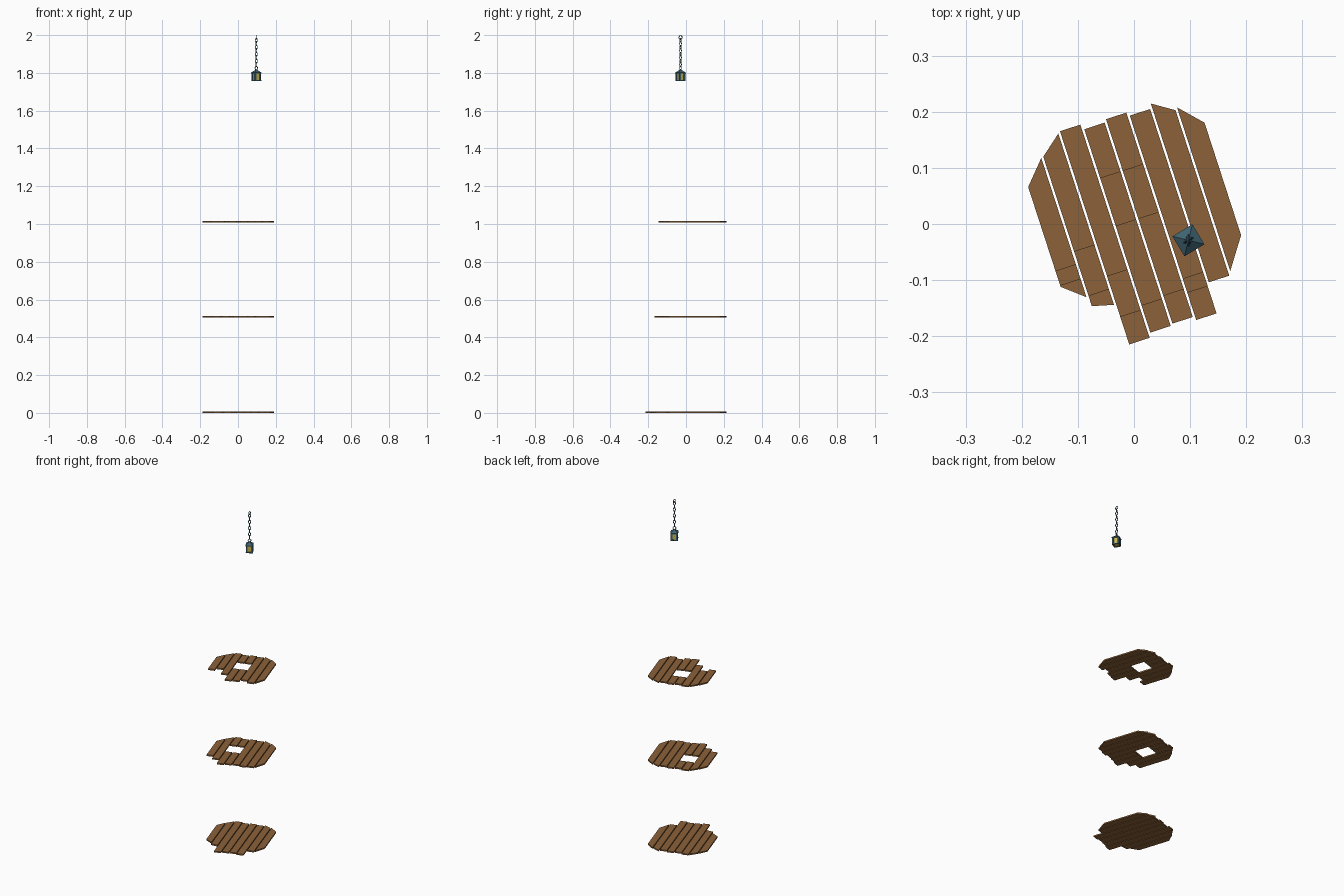
import bpy, bmesh, math
from mathutils import Matrix, Vector

if "Cube" in bpy.data.objects:
    bpy.data.objects.remove(bpy.data.objects["Cube"])


def mat(name, rgb):
    m = bpy.data.materials.new(name)
    m.diffuse_color = (*rgb, 1)
    m.use_nodes = True
    m.node_tree.nodes["Principled BSDF"].inputs["Base Color"].default_value = m.diffuse_color
    return m


WOOD = mat("brown wood", (0.262, 0.122, 0.041))
METAL = mat("blue metal", (0.050, 0.125, 0.165))
GLASS = mat("yellow glass", (0.60, 0.48, 0.08))


def finish(bm, name, mats, matrix=Matrix()):
    bmesh.ops.recalc_face_normals(bm, faces=bm.faces)
    me = bpy.data.meshes.new(name)
    bm.to_mesh(me)
    bm.free()
    for m in mats:
        me.materials.append(m)
    ob = bpy.data.objects.new(name, me)
    ob.matrix_world = matrix
    bpy.context.collection.objects.link(ob)
    return ob


def prism(bm, pts, z0, z1):
    lo = [bm.verts.new((x, y, z0)) for x, y in pts]
    hi = [bm.verts.new((x, y, z1)) for x, y in pts]
    bm.faces.new(lo)
    bm.faces.new(hi)
    for i in range(len(pts)):
        j = (i + 1) % len(pts)
        bm.faces.new((lo[i], lo[j], hi[j], hi[i]))


def box(bm, center, size):
    m = Matrix.Translation(center) @ Matrix.Diagonal((*size, 1))
    return bmesh.ops.create_cube(bm, size=1, matrix=m)


def square_loft(bm, rings):
    """Square rings (half side, z) joined from bottom to top."""
    loops = [[bm.verts.new((sx * h, sy * h, z)) for sx, sy in
              ((-1, -1), (1, -1), (1, 1), (-1, 1))] for h, z in rings]
    for a, b in zip(loops, loops[1:]):
        for i in range(4):
            j = (i + 1) % 4
            bm.faces.new((a[i], a[j], b[j], b[i]))
    bm.faces.new(loops[0])
    bm.faces.new(loops[-1])


# Plank floors: back ends (left, right) are shared, front ends vary per floor
PITCH, WIDTH, START = 0.0423, 0.0382, -0.159
BACK = [(0.121, 0.163), (0.164, 0.195), (0.198, 0.198), (0.188, 0.188),
        (0.193, 0.193), (0.186, 0.186), (0.195, 0.170), (0.174, 0.133)]
SIDE = [(-0.140, -0.140), (-0.133, -0.078)]
FLOORS = [
    ("lower_floor", 0.0, None,
     [(-0.066, -0.098), (-0.116, -0.126), (-0.2015, -0.2015), (-0.193, -0.193),
      (-0.190, -0.190), (-0.197, -0.197)]),
    ("middle_floor", 0.504, (2, 3),
     [(v, v) for v in (-0.064, -0.097, -0.150, -0.1425, -0.138, -0.146)]),
    ("upper_floor", 1.007, (3, 4),
     [(v, v) for v in (-0.037, -0.014, -0.074, -0.1425, -0.138, -0.120)]),
]
HOLE = (0.007, 0.096)
THICK = 0.008
for name, z, hole, front in FLOORS:
    bm = bmesh.new()
    for i, (f, b) in enumerate(zip(front + SIDE, BACK)):
        u0 = START + i * PITCH
        u1 = u0 + WIDTH
        spans = [(f, b)]
        if hole and i in hole:          # hatch opening splits the plank
            spans = [(f, (HOLE[0],) * 2), ((HOLE[1],) * 2, b)]
        for lo, hi in spans:
            prism(bm, [(u0, lo[0]), (u1, lo[1]), (u1, hi[1]), (u0, hi[0])],
                  z, z + THICK)
    finish(bm, name, [WOOD], Matrix.Rotation(math.radians(18), 4, 'Z'))

# Hanging lantern
PLACE = (Matrix.Translation((0.097, -0.029, -0.005))
         @ Matrix.Rotation(math.radians(31), 4, 'Z'))

bm = bmesh.new()                         # glass on every side
box(bm, (0, 0, 1.785), (0.031, 0.031, 0.040))
finish(bm, "lantern_glass", [GLASS], PLACE)

bm = bmesh.new()                         # corner posts and bottom rim
for sx in (-1, 1):
    for sy in (-1, 1):
        box(bm, (sx * 0.0145, sy * 0.0145, 1.785), (0.009, 0.009, 0.042))
for s in (-1, 1):
    box(bm, (s * 0.0165, 0, 1.7645), (0.006, 0.039, 0.005))
    box(bm, (0, s * 0.0165, 1.7645), (0.027, 0.006, 0.005))
finish(bm, "lantern_frame", [METAL], PLACE)

bm = bmesh.new()
square_loft(bm, [(0.0208, 1.802), (0.0208, 1.806), (0.006, 1.819), (0.004, 1.823)])
finish(bm, "lantern_roof", [METAL], PLACE)


def ring(name, z, w, h, r, turn):
    """Chain link standing upright, half width w and half height h."""
    bpy.ops.mesh.primitive_torus_add(major_segments=8, minor_segments=4,
                                     major_radius=1, minor_radius=r / w)
    ob = bpy.context.object
    ob.name = name
    shape = (Matrix.Diagonal((w, w, h, 1)) @ Matrix.Rotation(math.pi / 2, 4, 'X'))
    ob.data.transform(shape)
    ob.data.materials.append(METAL)
    ob.matrix_world = (Matrix.Translation((0.097, -0.029, z))
                       @ Matrix.Rotation(math.radians(turn), 4, 'Z'))


# Chain links from the lantern handle up to the ceiling ring
ring("lantern_handle", 1.825, 0.0085, 0.0085, 0.0024, 31)
N = 8
for i in range(N):
    ring("chain_link", 1.844 + i * 0.0184, 0.0062, 0.0105, 0.002, 121 if i % 2 == 0 else 31)
ring("ceiling_ring", 1.988, 0.0095, 0.0095, 0.0022, 90)
